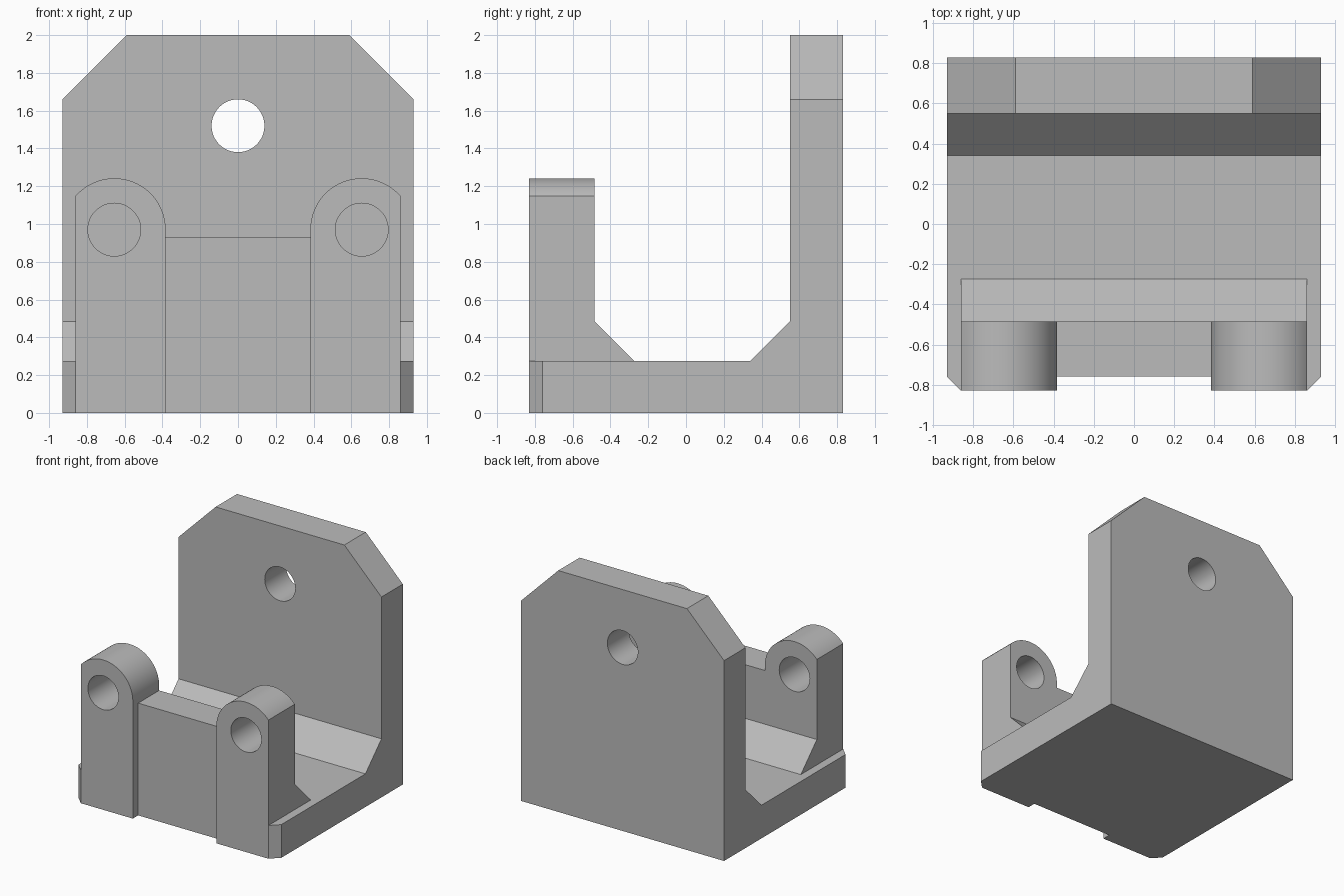
import bpy, bmesh, math
from mathutils import Vector

cube = bpy.data.objects.get("Cube")
if cube:
    bpy.data.objects.remove(cube, do_unlink=True)

grey = bpy.data.materials.new("plain grey")
grey.use_nodes = True
GREY = (0.5, 0.5, 0.5, 1)
grey.diffuse_color = GREY
grey.node_tree.nodes["Principled BSDF"].inputs["Base Color"].default_value = GREY


def prism(name, outline, axis, start, end):
    """Extrude a closed 2D outline along an axis, from start to end."""
    place = {"x": lambda a, b: (start, a, b),
             "y": lambda a, b: (a, start, b),
             "z": lambda a, b: (a, b, start)}[axis]
    bm = bmesh.new()
    face = bm.faces.new([bm.verts.new(place(a, b)) for a, b in outline])
    side = bmesh.ops.extrude_face_region(bm, geom=[face])
    shift = Vector([(end - start) * (axis == k) for k in "xyz"])
    bmesh.ops.translate(bm, vec=shift,
                        verts=[g for g in side["geom"] if isinstance(g, bmesh.types.BMVert)])
    bmesh.ops.recalc_face_normals(bm, faces=bm.faces)
    mesh = bpy.data.meshes.new(name)
    bm.to_mesh(mesh)
    bm.free()
    mesh.materials.append(grey)
    obj = bpy.data.objects.new(name, mesh)
    bpy.context.collection.objects.link(obj)
    return obj


def arc(cx, cz, r, a0, a1, steps):
    return [(cx + r * math.cos(a0 + (a1 - a0) * i / steps),
             cz + r * math.sin(a0 + (a1 - a0) * i / steps)) for i in range(steps + 1)]


def combine(target, tool, operation):
    mod = target.modifiers.new(operation.lower(), "BOOLEAN")
    mod.operation, mod.solver, mod.object = operation, "EXACT", tool
    bpy.context.view_layer.objects.active = target
    bpy.ops.object.modifier_apply(modifier=mod.name)
    bpy.data.objects.remove(tool, do_unlink=True)


def mirrored(half):
    """Complete a right-hand outline across the centre line."""
    return half + [(-a, b) for a, b in reversed(half)]


W, D, FLOOR = 0.93, 0.83, 0.275       # half width, half depth, floor height
LUG_X, LUG_Z, LUG_R = 0.655, 0.97, 0.272
OUT, IN = 0.86, 0.383                 # lug outer and inner sides
HOLE = 0.14

# Base with chamfered front corners and a shallow front recess
bracket = prism("bracket", mirrored([(IN, -0.76), (IN, -D), (OUT, -D), (W, -0.76), (W, D)]),
                "z", 0, FLOOR)

# Tall back plate with cut corners
parts = [prism("back_plate", mirrored([(W, 0), (W, 1.66), (0.59, 2)]), "y", 0.55, D)]

# Sloped foot of the back plate
parts.append(prism("back_foot", [(0.34, FLOOR), (0.55, 0.485), (0.6, 0.485), (0.6, 0.1), (0.34, 0.1)],
                   "x", -W, W))

# Low front wall with its sloped foot
parts.append(prism("front_wall", [(-0.76, 0), (-0.76, 0.93), (-0.485, 0.93), (-0.485, 0.485),
                                  (-0.275, FLOOR), (-0.275, 0)], "x", -OUT, OUT))

# Pair of rounded lugs, flat on the outer side
trim = math.acos((OUT - LUG_X) / LUG_R)
for s in (-1, 1):
    shape = [(IN, 0), (OUT, 0)] + arc(LUG_X, LUG_Z, LUG_R, trim, math.pi, 32)
    parts.append(prism("lug", [(s * a, b) for a, b in shape], "y", -D, -0.485))

for part in parts:
    combine(bracket, part, "UNION")

# Round holes through the lugs and the back plate
for x, z, y0, y1 in ((-LUG_X, LUG_Z, -1, -0.4), (LUG_X, LUG_Z, -1, -0.4), (0, 1.52, 0.4, 1)):
    ring = arc(x, z, HOLE, 0, 2 * math.pi, 48)[:-1]
    combine(bracket, prism("hole_cutter", ring, "y", y0, y1), "DIFFERENCE")

# Smooth the curved walls only
bpy.ops.object.select_all(action="DESELECT")
bracket.select_set(True)
bpy.context.view_layer.objects.active = bracket
bpy.ops.object.shade_smooth_by_angle(angle=math.radians(25))
